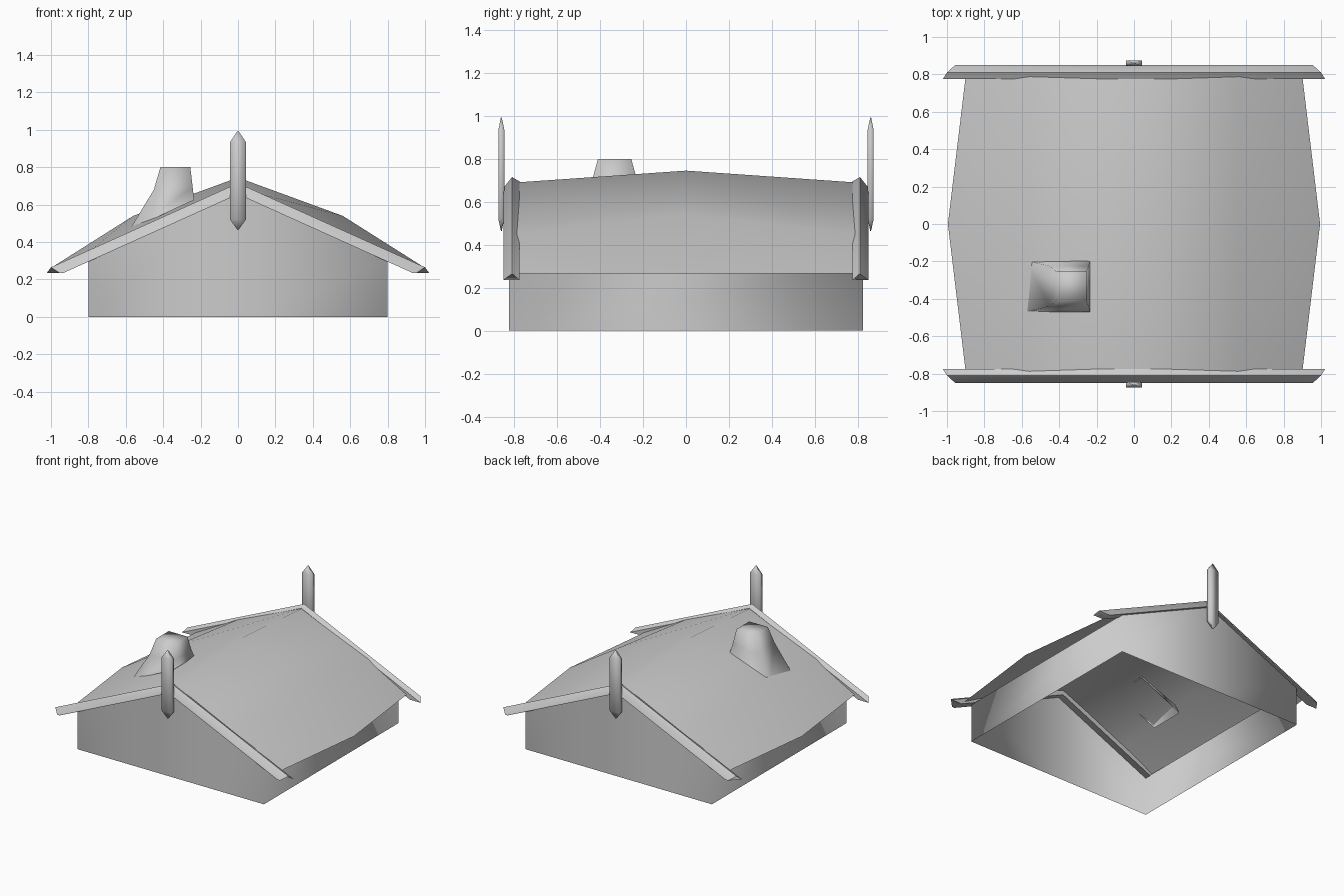
import bpy, bmesh

cube = bpy.data.objects.get("Cube")
if cube:
    bpy.data.objects.remove(cube, do_unlink=True)

grey = bpy.data.materials.new("plain_grey")
grey.use_nodes = True
COLOUR = (0.6, 0.6, 0.6, 1)
grey.diffuse_color = COLOUR
grey.node_tree.nodes["Principled BSDF"].inputs["Base Color"].default_value = COLOUR


def loft(name, rings, closed=True, cap_start=False, cap_end=False):
    """Skin a list of equally long point rings; optionally cap the ends."""
    bm = bmesh.new()
    rows = [[bm.verts.new(p) for p in ring] for ring in rings]
    n = len(rows[0])
    for a, b in zip(rows, rows[1:]):
        for i in range(n if closed else n - 1):
            j = (i + 1) % n
            bm.faces.new((a[i], a[j], b[j], b[i]))
    if cap_start:
        bm.faces.new(rows[0][::-1])
    if cap_end:
        bm.faces.new(rows[-1])
    bmesh.ops.remove_doubles(bm, verts=bm.verts, dist=0.0005)
    bmesh.ops.recalc_face_normals(bm, faces=bm.faces)
    mesh = bpy.data.meshes.new(name)
    bm.to_mesh(mesh)
    bm.free()
    mesh.shade_smooth()
    mesh.materials.append(grey)
    obj = bpy.data.objects.new(name, mesh)
    bpy.context.collection.objects.link(obj)
    return obj


def rect(x0, x1, y0, y1, z0, z1):
    """Four corners, with separate heights at the two x ends."""
    return [(x0, y0, z0), (x1, y0, z1), (x1, y1, z1), (x0, y1, z0)]


# Gabled walls, open above and below
W, D, EAVE, PEAK = 0.8, 0.825, 0.3, 0.68
plan = [(-W, -D, EAVE), (0, -D, PEAK), (W, -D, EAVE),
        (W, D, EAVE), (0, D, PEAK), (-W, D, EAVE)]
loft("walls", [[(x, y, 0) for x, y, z in plan], plan])

# Roof sheet, swelling towards the middle of its length
end = [(-0.9, 0.265), (-0.56, 0.45), (0, 0.69), (0.56, 0.45), (0.9, 0.265)]
middle = [(-0.995, 0.265), (-0.56, 0.54), (0, 0.745), (0.56, 0.54), (0.995, 0.265)]
roof = loft("roof", [[(x, y, z) for x, z in prof]
                     for y, prof in ((-0.79, end), (0, middle), (0.79, end))], closed=False)
if sum(p.normal.z for p in roof.data.polygons) < 0:
    roof.data.flip_normals()

# Ridged gable boards with level-cut ends, and pointed finials
SLOPE = 0.45
section = [(0.775, -0.02, 0.235), (0.81, 0, 0.265), (0.85, -0.05, 0.235),
           (0.85, -0.06, 0.235), (0.775, -0.06, 0.235)]
for side, label in ((-1, "front"), (1, "back")):
    rings = []
    for s in (-1, 0, 1):
        rings.append([(s * (0.715 + dz - cut) / SLOPE, side * y,
                       cut if s else 0.715 + dz) for y, dz, cut in section])
    board = loft(label + "_gable_board", rings, cap_start=True, cap_end=True)
    board.data.set_sharp_from_angle(angle=0.9)

    y = side * 0.86
    finial = [rect(-r, r, y - t, y + t, z, z) for r, t, z in
              ((0.003, 0.002, 0.465), (0.042, 0.014, 0.52),
               (0.042, 0.014, 0.935), (0.003, 0.002, 0.993))]
    loft(label + "_finial", finial, cap_start=True, cap_end=True)

# Tapered chimney with a sloping foot
loft("chimney", [rect(-0.58, -0.235, -0.47, -0.195, 0.465, 0.625),
                 rect(-0.45, -0.242, -0.44, -0.225, 0.68, 0.69),
                 rect(-0.415, -0.255, -0.41, -0.255, 0.8, 0.8)], cap_end=True)
